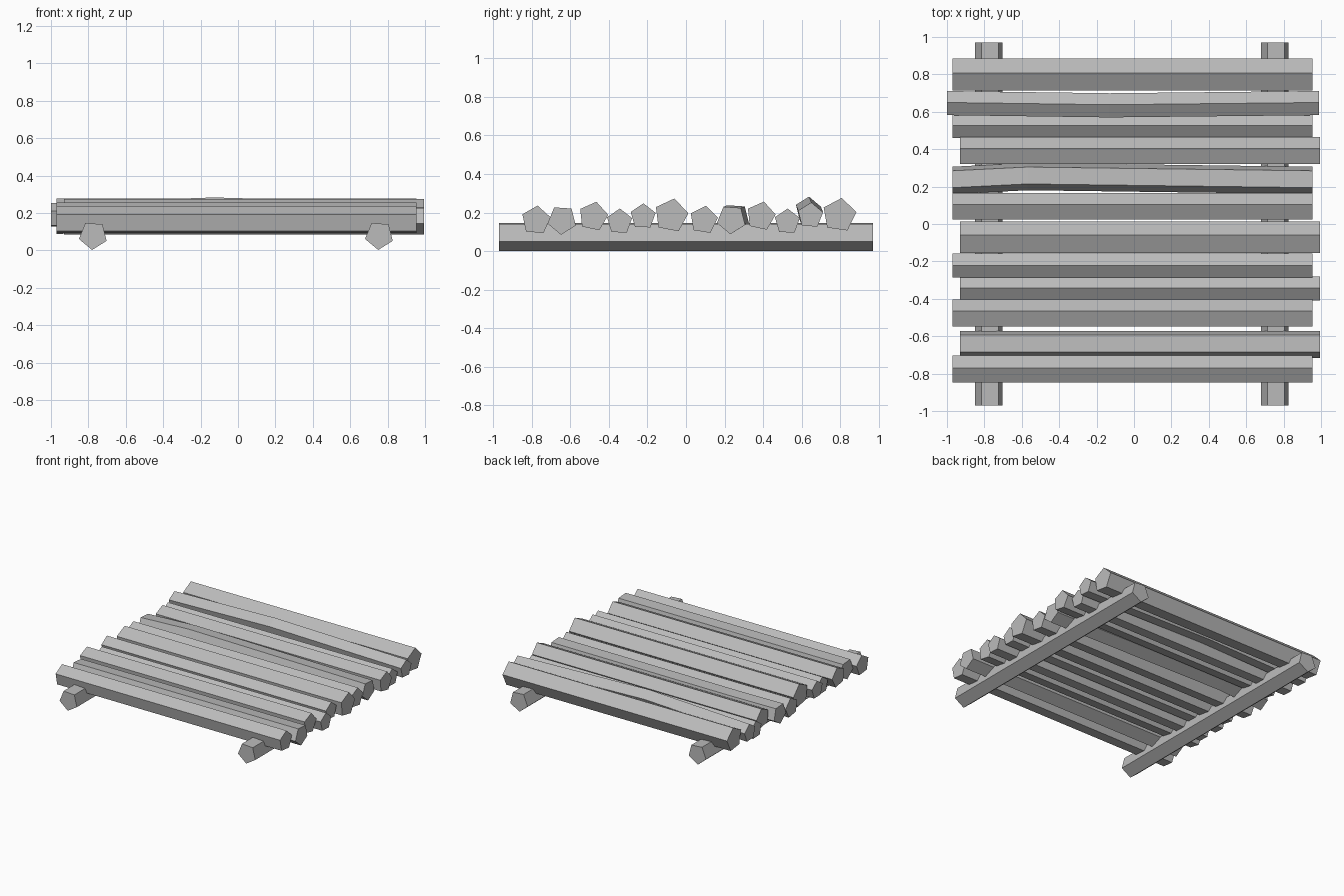
import bpy, bmesh
from math import cos, sin, radians
from mathutils import Vector

cube = bpy.data.objects.get("Cube")
if cube:
    bpy.data.objects.remove(cube)

grey = bpy.data.materials.new("grey wood")
grey.use_nodes = True
colour = (0.5, 0.5, 0.5, 1)
grey.diffuse_color = colour
grey.node_tree.nodes["Principled BSDF"].inputs["Base Color"].default_value = colour


def log(name, axis, start, end, side, height, radius, turn, bend=None):
    """Five-sided log along an axis; bend = (position, side shift, rise)."""
    stations = [(start, 0, 0), (end, 0, 0)]
    if bend:
        stations.insert(1, bend)
    bm = bmesh.new()
    rings = []
    for along, shift, rise in stations:
        ring = []
        for i in range(5):
            a = radians(turn + 72 * i)
            s = side + shift + radius * cos(a)
            z = height + rise + radius * sin(a)
            ring.append(bm.verts.new((along, s, z) if axis == "x" else (s, along, z)))
        rings.append(ring)
    for r, q in zip(rings, rings[1:]):
        for i in range(5):
            j = (i + 1) % 5
            bm.faces.new((r[i], r[j], q[j], q[i]))
    bm.faces.new(rings[0])
    bm.faces.new(rings[-1])
    bmesh.ops.recalc_face_normals(bm, faces=bm.faces)
    mesh = bpy.data.meshes.new(name)
    bm.to_mesh(mesh)
    bm.free()
    mesh.materials.append(grey)
    bpy.context.collection.objects.link(bpy.data.objects.new(name, mesh))


# Two runners under the deck
log("right_runner", "y", -0.97, 0.97, -0.775, 0.08, 0.078, 50)
log("left_runner", "y", -0.97, 0.97, 0.755, 0.08, 0.078, 50)

# Deck logs, front to back: start x, y, z, radius, turn
deck = [
    (-0.97, -0.778, 0.160, 0.077, 84),
    (-0.93, -0.643, 0.162, 0.077, 50),
    (-0.97, -0.481, 0.180, 0.078, 78),
    (-0.93, -0.345, 0.153, 0.068, 88),
    (-0.97, -0.223, 0.180, 0.068, 88),
    (-0.93, -0.077, 0.185, 0.090, 79),
    (-0.97, 0.092, 0.162, 0.075, 81),
    (-0.97, 0.235, 0.165, 0.077, 50),
    (-0.93, 0.388, 0.182, 0.077, 78),
    (-0.97, 0.525, 0.153, 0.068, 88),
    (-1.00, 0.645, 0.185, 0.068, 86),
    (-0.97, 0.795, 0.187, 0.090, 82),
]
# The two crooked logs
bends = {7: (-0.57, 0.02, 0.008), 10: (-0.13, -0.012, 0.03)}
for n, (x, y, z, r, turn) in enumerate(deck):
    length = 1.99 if n == 10 else 1.925
    log(f"deck_log_{n + 1}", "x", x, x + length, y, z, r, turn, bends.get(n))
